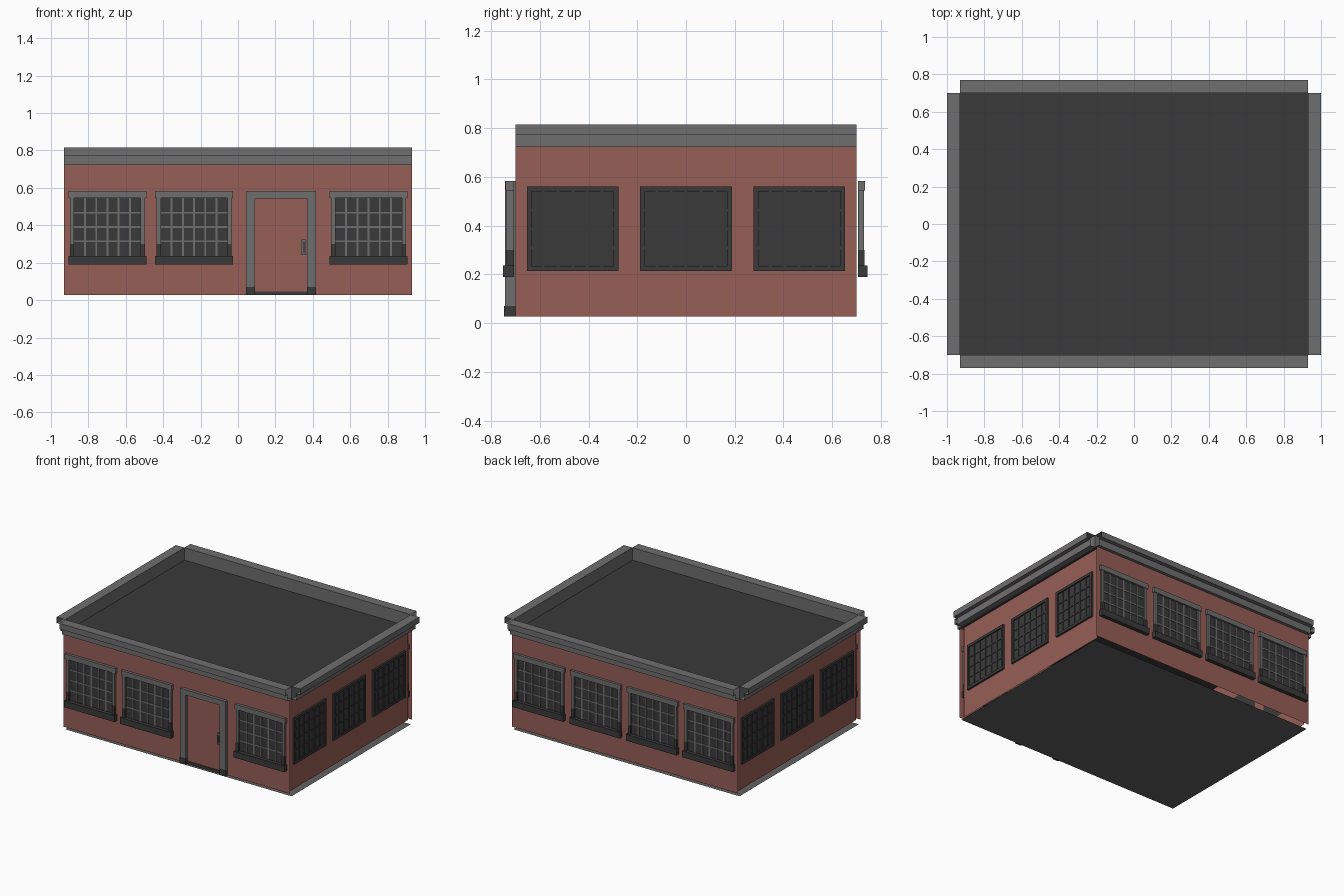
import bpy, bmesh

if "Cube" in bpy.data.objects:
    bpy.data.objects.remove(bpy.data.objects["Cube"])

def material(name, rgb):
    m = bpy.data.materials.new(name)
    m.diffuse_color = (*rgb, 1)
    m.use_nodes = True
    m.node_tree.nodes["Principled BSDF"].inputs["Base Color"].default_value = m.diffuse_color
    return m

BRICK = material("brick_red", (0.312, 0.113, 0.096))
TRIM = material("trim_grey", (0.163, 0.158, 0.156))
FLOOR = material("floor_grey", (0.12, 0.12, 0.12))
DARK = material("dark_grey", (0.042, 0.042, 0.042))

W, D = 0.93, 0.70          # half width and half depth of the building
FY, BY, SX = 0.720, 0.717, 0.908   # wall sheets: front, back and sides
Z0, Z1, Z2 = 0.027, 0.722, 0.815

def finish(name, bm, mat):
    me = bpy.data.meshes.new(name)
    bm.to_mesh(me)
    bm.free()
    me.materials.append(mat)
    ob = bpy.data.objects.new(name, me)
    bpy.context.collection.objects.link(ob)
    return ob

def boxes(name, spans, mat):
    """One object made of boxes given as (x0, x1, y0, y1, z0, z1)."""
    bm = bmesh.new()
    for x0, x1, y0, y1, z0, z1 in spans:
        vs = bmesh.ops.create_cube(bm, size=1)["verts"]
        for v in vs:
            v.co.x = x1 if v.co.x > 0 else x0
            v.co.y = y1 if v.co.y > 0 else y0
            v.co.z = z1 if v.co.z > 0 else z0
    return finish(name, bm, mat)

def plane(name, corners, mat):
    bm = bmesh.new()
    bm.faces.new([bm.verts.new(c) for c in corners])
    return finish(name, bm, mat)

# Floor and roof sheets
for n, z, m in (("floor", 0, FLOOR), ("roof", Z1, DARK)):
    plane(n, [(-W, -D, z), (W, -D, z), (W, D, z), (-W, D, z)], m)

# Walls: separate sheets, the front and back running past the inset sides
for s, n, y in ((-1, "front", -FY), (1, "back", BY)):
    c = [(-W, y, Z0), (W, y, Z0), (W, y, Z1), (-W, y, Z1)]
    plane(n + "_wall", c if s < 0 else c[::-1], BRICK)
for s, n in ((-1, "left"), (1, "right")):
    c = [(s * SX, -D, Z0), (s * SX, D, Z0), (s * SX, D, Z1), (s * SX, -D, Z1)]
    plane(n + "_wall", c if s > 0 else c[::-1], BRICK)

# Stepped cornice: open-ended profile run along each wall
PROFILE = [(0, Z1), (0.04, Z1), (0.04, 0.772), (0.07, 0.772), (0.07, Z2), (0, Z2)]

def cornice(name, place, length):
    bm = bmesh.new()
    rings = [[bm.verts.new(place(o, t, z)) for o, z in PROFILE] for t in (-length, length)]
    n = len(PROFILE)
    for i in range(n):
        j = (i + 1) % n
        bm.faces.new((rings[0][i], rings[0][j], rings[1][j], rings[1][i]))
    bmesh.ops.recalc_face_normals(bm, faces=bm.faces)
    finish(name, bm, TRIM)

for s, a, b in ((-1, "front", "left"), (1, "back", "right")):
    cornice(a + "_cornice", lambda o, t, z: (t, s * (D + o), z), W)
    cornice(b + "_cornice", lambda o, t, z: (s * (W + o), t, z), D)

# Framed windows on the front and back, let into the wall sheet
def window(name, cx, s, wall, outer):
    def b(x0, x1, out, z0, z1, inner=0.705):
        ya, yb = sorted((s * inner, s * out))
        return (cx + x0, cx + x1, ya, yb, z0, z1)
    boxes(name + "_glass", [b(-0.18, 0.18, wall + 0.003, 0.235, 0.545)], DARK)
    bars = [b(-0.18 + 0.06 * i - 0.005, -0.18 + 0.06 * i + 0.005, wall + 0.007, 0.235, 0.545)
            for i in range(1, 6)]
    bars += [b(-0.18, 0.18, wall + 0.006, z - 0.005, z + 0.005) for z in (0.315, 0.39, 0.467)]
    boxes(name + "_bars", bars, TRIM)
    frame = [b(-0.208, 0.208, outer - 0.010, 0.545, 0.583)]
    frame += [b(x, x + 0.022, outer - 0.014, 0.30, 0.545) for x in (-0.2, 0.178)]
    boxes(name + "_frame", frame, TRIM)
    sill = [b(-0.208, 0.208, outer, 0.19, 0.237)]
    sill += [b(x, x + 0.022, outer - 0.012, 0.237, 0.30) for x in (-0.2, 0.178)]
    boxes(name + "_sill", sill, DARK)

for i, cx in enumerate((-0.698, -0.235, 0.23, 0.698)):
    if i != 2:
        window(f"front_window_{i}", cx, -1, FY, 0.750)
    window(f"back_window_{i}", cx, 1, BY, 0.745)

# Dark windows on the sides
for s, n in ((-1, "left"), (1, "right")):
    def b(y0, y1, out, z0, z1):
        xa, xb = sorted((s * SX, s * (SX + out)))
        return (xa, xb, y0, y1, z0, z1)
    for i, cy in enumerate((-0.465, 0, 0.465)):
        y0, y1 = cy - 0.188, cy + 0.188
        parts = [b(y0, y1, 0.005, 0.215, 0.56)]
        parts += [b(y, y + 0.02, 0.014, 0.215, 0.56) for y in (y0, y1 - 0.02)]
        parts += [b(y0, y1, 0.014, z, z + 0.02) for z in (0.215, 0.54)]
        parts += [b(cy + k * 0.06 - 0.005, cy + k * 0.06 + 0.005, 0.010, 0.235, 0.54)
                  for k in range(-2, 3)]
        parts += [b(y0, y1, 0.009, z - 0.005, z + 0.005) for z in (0.31, 0.387, 0.463)]
        boxes(f"{n}_window_{i}", parts, DARK)

# Door with frame, feet, threshold and handle
boxes("door", [(0.09, 0.37, -FY - 0.003, -D, Z0, 0.545)], BRICK)
boxes("door_frame", [(0.042, 0.09, -0.743, -D, 0.07, 0.583),
                     (0.37, 0.418, -0.743, -D, 0.07, 0.583),
                     (0.09, 0.37, -0.743, -D, 0.543, 0.583)], TRIM)
boxes("door_frame_feet", [(0.042, 0.09, -0.746, -D, Z0, 0.07),
                          (0.37, 0.418, -0.746, -D, Z0, 0.07)], DARK)
boxes("threshold", [(0.09, 0.37, -0.730, -D, Z0, 0.047)], DARK)
boxes("door_handle", [(0.34, 0.364, -0.732, -FY, 0.24, 0.325)], TRIM)
boxes("door_grip", [(0.348, 0.356, -0.742, -0.732, 0.255, 0.31)], TRIM)
